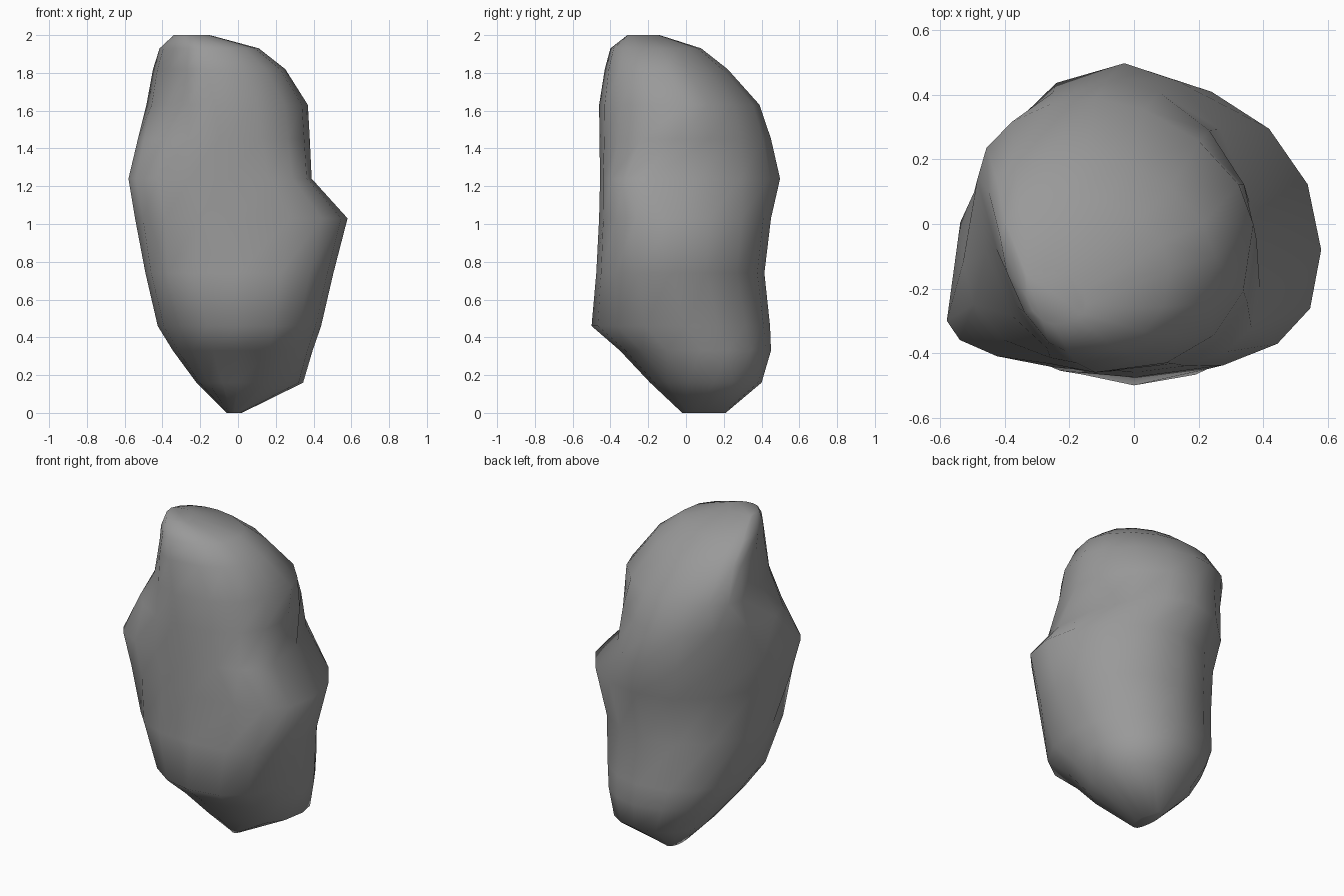
import bpy
import bmesh
from math import cos, sin, pi

if "Cube" in bpy.data.objects:
    bpy.data.objects.remove(bpy.data.objects["Cube"])

# Horizontal sections of the boulder, bottom to top:
# z, left (x, y), right (x, y), front (x, y), back (x, y)
SECTIONS = [
    (0.00, (-0.06, 0.12), (0.02, 0.10), (-0.02, -0.02), (-0.02, 0.21)),
    (0.16, (-0.22, 0.12), (0.345, 0.15), (0.00, -0.19), (0.08, 0.40)),
    (0.33, (-0.345, 0.00), (0.395, 0.08), (0.00, -0.35), (0.05, 0.45)),
    (0.46, (-0.425, -0.05), (0.44, 0.00), (0.00, -0.50), (0.03, 0.445)),
    (0.74, (-0.49, -0.15), (0.505, -0.08), (0.00, -0.475), (0.00, 0.415)),
    (1.03, (-0.545, -0.25), (0.58, -0.08), (0.00, -0.46), (0.03, 0.45)),
    (1.24, (-0.58, -0.30), (0.39, -0.20), (-0.05, -0.455), (-0.03, 0.498)),
    (1.45, (-0.53, -0.12), (0.38, -0.05), (-0.10, -0.458), (-0.08, 0.45)),
    (1.63, (-0.485, 0.14), (0.37, 0.00), (-0.12, -0.46), (-0.12, 0.39)),
    (1.82, (-0.45, 0.10), (0.25, -0.10), (-0.18, -0.43), (-0.15, 0.22)),
    (1.93, (-0.415, -0.04), (0.11, -0.14), (-0.20, -0.40), (-0.20, 0.08)),
    (2.00, (-0.34, -0.17), (-0.15, -0.25), (-0.25, -0.31), (-0.24, -0.14)),
]
# Corner fullness (2 = elliptical): back right, back left, front left, front right
FULLNESS = {
    0.16: (2.0, 2.4, 2.0, 2.2), 0.33: (2.0, 2.4, 2.0, 2.2),
    0.46: (2.0, 2.3, 2.0, 2.3), 0.74: (2.0, 2.1, 2.5, 2.4),
    1.45: (1.8, 2.0, 2.0, 2.5), 1.63: (1.65, 2.0, 2.0, 2.4),
    1.82: (1.7, 2.1, 1.75, 2.4), 1.93: (1.9, 2.0, 1.6, 2.4),
}
STEPS = 4  # points per quarter turn


def quarter(a, b, corner_is_x_of_b, power):
    """Rounded quarter curve from extreme a to extreme b."""
    cx, cy = (b[0], a[1]) if corner_is_x_of_b else (a[0], b[1])
    pts = []
    for i in range(STEPS):
        t = i / STEPS * pi / 2
        u, v = cos(t) ** (2 / power), sin(t) ** (2 / power)
        pts.append((cx + u * (a[0] - cx) + v * (b[0] - cx),
                    cy + u * (a[1] - cy) + v * (b[1] - cy)))
    return pts


def ring(left, right, front, back, full):
    return (quarter(right, back, True, full[0]) + quarter(back, left, False, full[1])
            + quarter(left, front, True, full[2]) + quarter(front, right, False, full[3]))


# Boulder skin: join the sections, cap both ends
bm = bmesh.new()
rings = []
for z, *extremes in SECTIONS:
    full = FULLNESS.get(z, (2.0, 2.0, 2.0, 2.6))
    rings.append([bm.verts.new((x, y, z)) for x, y in ring(*extremes, full)])
n = 4 * STEPS
for low, high in zip(rings, rings[1:]):
    for i in range(n):
        j = (i + 1) % n
        bm.faces.new((low[i], low[j], high[j], high[i]))
bm.faces.new(rings[0][::-1])
bm.faces.new(rings[-1])
bmesh.ops.recalc_face_normals(bm, faces=bm.faces)
for face in bm.faces:
    face.smooth = True

mesh = bpy.data.meshes.new("boulder")
bm.to_mesh(mesh)
bm.free()

# Dark grey stone
stone = bpy.data.materials.new("stone")
stone.diffuse_color = (0.32, 0.32, 0.32, 1)
stone.use_nodes = True
stone.node_tree.nodes["Principled BSDF"].inputs["Base Color"].default_value = stone.diffuse_color
mesh.materials.append(stone)
boulder = bpy.data.objects.new("boulder", mesh)
bpy.context.collection.objects.link(boulder)
